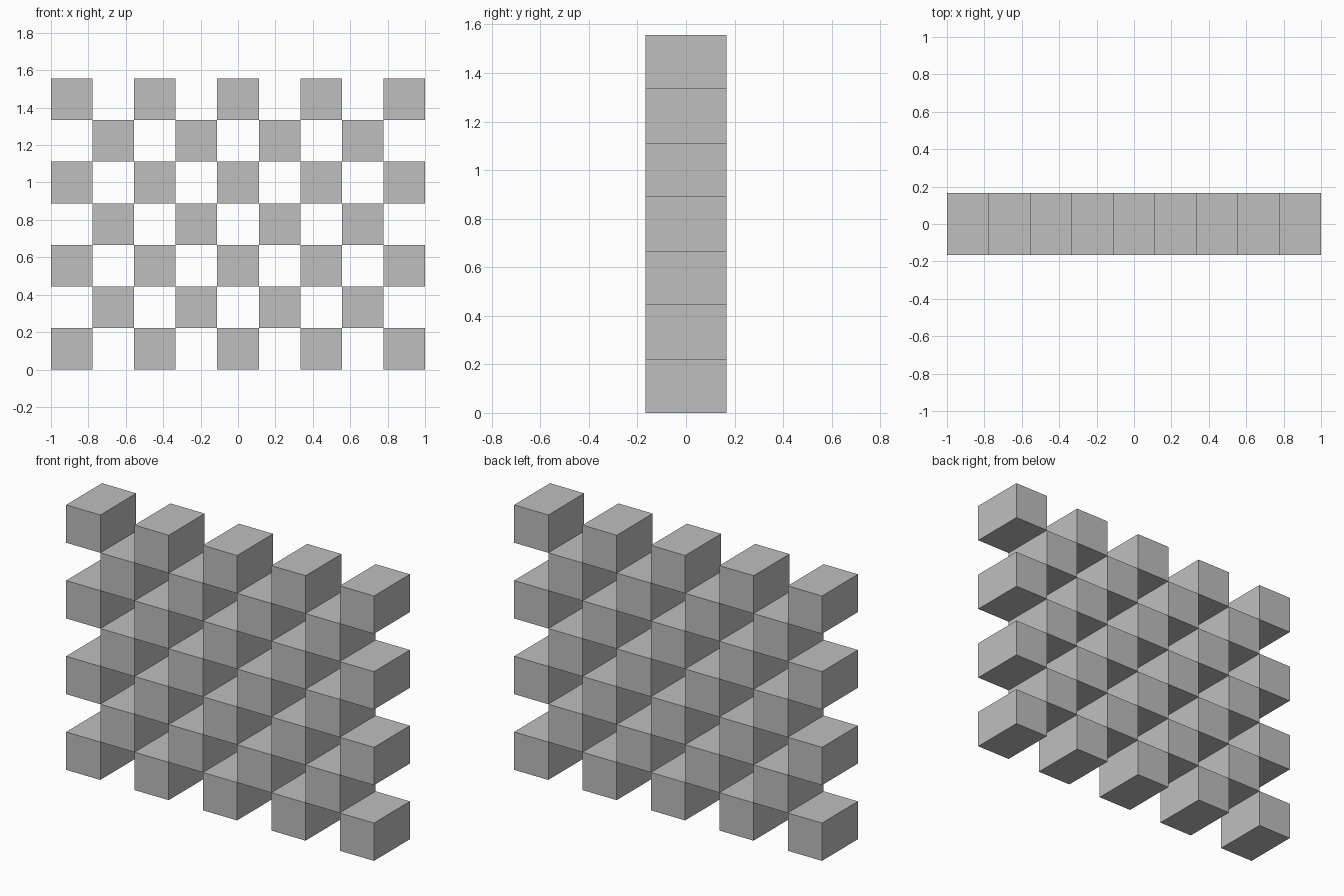
import bpy

# Remove the default object
cube = bpy.data.objects.get("Cube")
if cube:
    bpy.data.objects.remove(cube, do_unlink=True)

COLUMNS, ROWS = 9, 7
CELL = 2 / COLUMNS
DEPTH = CELL * 1.5

# Single plain grey
grey = bpy.data.materials.new("plain_grey")
grey.use_nodes = True
colour = (0.52, 0.52, 0.52, 1)
grey.diffuse_color = colour
grey.node_tree.nodes["Principled BSDF"].inputs["Base Color"].default_value = colour

# One block mesh shared by the whole lattice
bpy.ops.mesh.primitive_cube_add(size=1)
first = bpy.context.object
block = first.data
block.name = "lattice_block"
for v in block.vertices:
    v.co.x *= CELL
    v.co.y *= DEPTH
    v.co.z *= CELL
block.materials.append(grey)
bpy.data.objects.remove(first, do_unlink=True)

# Checkerboard wall: blocks on alternating cells, touching along their edges
for row in range(ROWS):
    for col in range(row % 2, COLUMNS, 2):
        obj = bpy.data.objects.new(f"block_row_{row + 1}_column_{col + 1}", block)
        obj.location = ((col + 0.5) * CELL - 1, 0, (row + 0.5) * CELL)
        bpy.context.collection.objects.link(obj)
